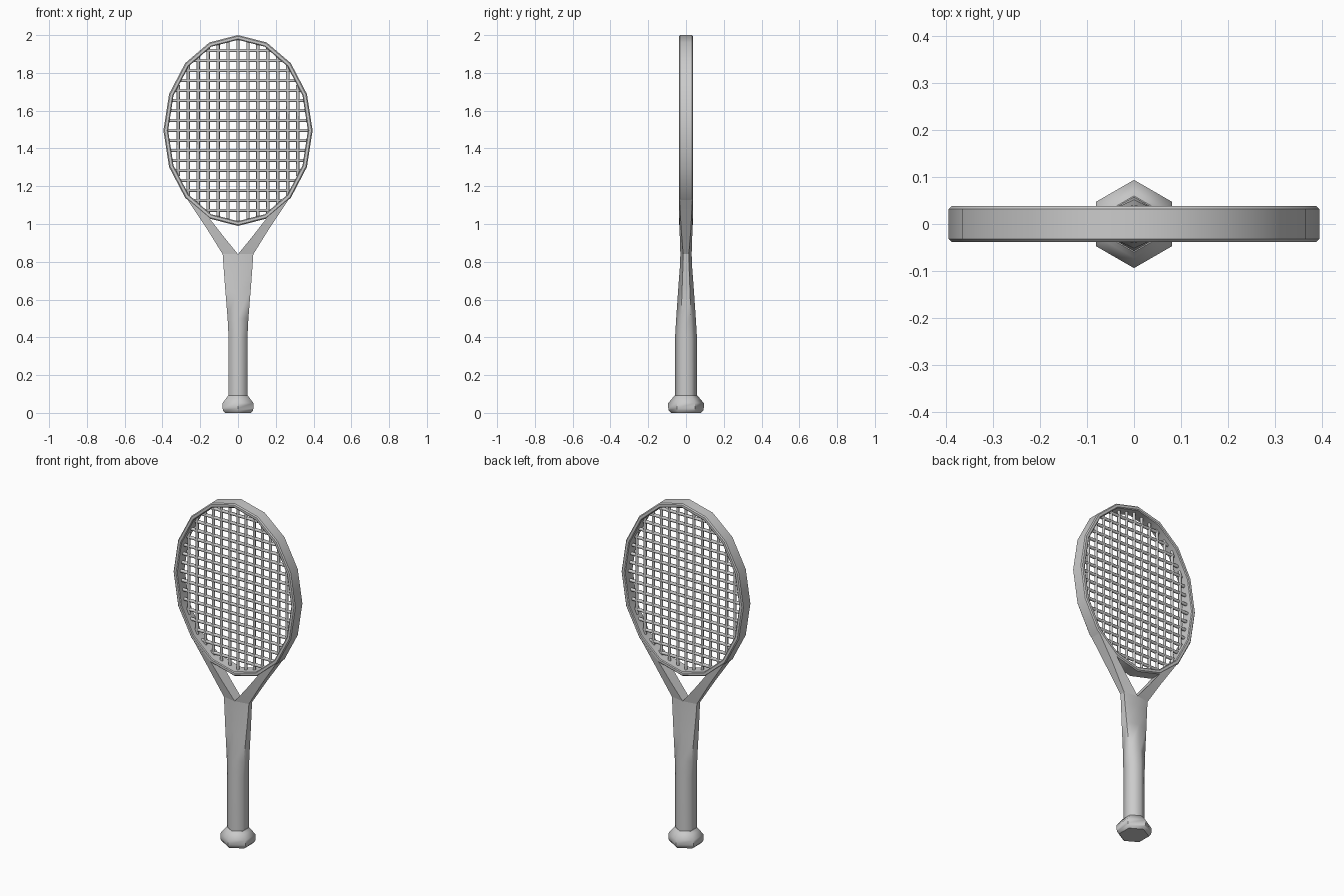
import bpy, bmesh, math
from mathutils import Vector

if "Cube" in bpy.data.objects:
    bpy.data.objects.remove(bpy.data.objects["Cube"])

CZ, RX, RZ, SEG = 1.495, 0.395, 0.505, 16


def loft(name, sections, closed=False, smooth=None):
    """Skin a series of equal-length point loops."""
    bm = bmesh.new()
    rows = [[bm.verts.new(p) for p in s] for s in sections]
    n = len(rows[0])
    for i in range(len(rows) if closed else len(rows) - 1):
        a, b = rows[i], rows[(i + 1) % len(rows)]
        for j in range(n):
            k = (j + 1) % n
            bm.faces.new((a[j], a[k], b[k], b[j]))
    if not closed:
        bm.faces.new(rows[0])
        bm.faces.new(rows[-1])
    bmesh.ops.recalc_face_normals(bm, faces=bm.faces)
    me = bpy.data.meshes.new(name)
    bm.to_mesh(me)
    bm.free()
    ob = bpy.data.objects.new(name, me)
    bpy.context.collection.objects.link(ob)
    if smooth:
        bpy.ops.object.select_all(action='DESELECT')
        bpy.context.view_layer.objects.active = ob
        ob.select_set(True)
        bpy.ops.object.shade_smooth_by_angle(angle=math.radians(smooth))
    return ob


def hexagon(z, rx, ry):
    """Six-sided section with its points on the y axis; rx is half the flat width."""
    return [(x * rx, y * ry, z) for x, y in
            ((0, -1), (1, -.5), (1, .5), (0, 1), (-1, .5), (-1, -.5))]


# Handle and butt cap
loft("handle", [hexagon(*s) for s in (
    (0.06, .05, .058), (0.40, .05, .058), (0.50, .055, .052),
    (0.66, .068, .041), (0.78, .077, .032), (0.84, .081, .03))], smooth=65)
loft("butt_cap", [hexagon(z, r * .866, r) for z, r in (
    (0, .080), (.012, .091), (.025, .094), (.052, .094),
    (.078, .072), (.092, .060))], smooth=50)

# Head rim: chamfered section swept round a 16-sided oval
profile = ((0, -.032), (.006, -.038), (.020, -.038), (.025, -.034),
           (.025, .034), (.020, .038), (.006, .038), (0, .032))
rim = []
for i in range(SEG):
    a = 2 * math.pi * i / SEG
    rim.append([((RX - d) * math.sin(a), y, CZ + (RZ - d) * math.cos(a)) for d, y in profile])
loft("head_rim", rim, closed=True, smooth=30)

# Throat arms running from the handle into the rim
for side, label in ((-1, "left"), (1, "right")):
    def arm(xi, zi, yi, xo, zo, yo):
        return [(side * xi, -yi, zi), (side * xo, -yo, zo),
                (side * xo, yo, zo), (side * xi, yi, zi)]
    loft("throat_arm_" + label, [arm(0, .84, .03, .081, .84, .015),
                                 arm(.075, .932, .033, .168, .98, .026),
                                 arm(.155, 1.035, .035, .277, 1.143, .034)], smooth=40)


# Strings: thin hexagonal rods clipped to the inner oval
inner = [Vector((s[3][0], s[3][2])) for s in rim]


def half_span(value, axis):
    """Half length of the string that crosses the inner oval at value."""
    best = 0
    for i in range(SEG):
        p, q = inner[i], inner[(i + 1) % SEG]
        if min(p[axis], q[axis]) <= value <= max(p[axis], q[axis]) and p[axis] != q[axis]:
            t = (value - p[axis]) / (q[axis] - p[axis])
            c = p.lerp(q, t)
            best = max(best, abs(c.x) if axis else abs(c.y - CZ))
    return best + .008


def rod(name, value, vertical, r=.009):
    h = half_span(value, 0 if vertical else 1)
    ring = [(r * math.cos(k * math.pi / 3), r * math.sin(k * math.pi / 3)) for k in range(6)]
    if vertical:
        secs = [[(value + u, v, CZ + e) for u, v in ring] for e in (-h, h)]
    else:
        secs = [[(e, u, value + v) for u, v in ring] for e in (-h, h)]
    loft(name, secs, smooth=65)


STEP = .0528
for i in range(-6, 7):
    rod("main_string_%d" % (i + 7), i * STEP, True)
for i in range(-8, 9):
    rod("cross_string_%d" % (i + 9), CZ + i * STEP, False)
